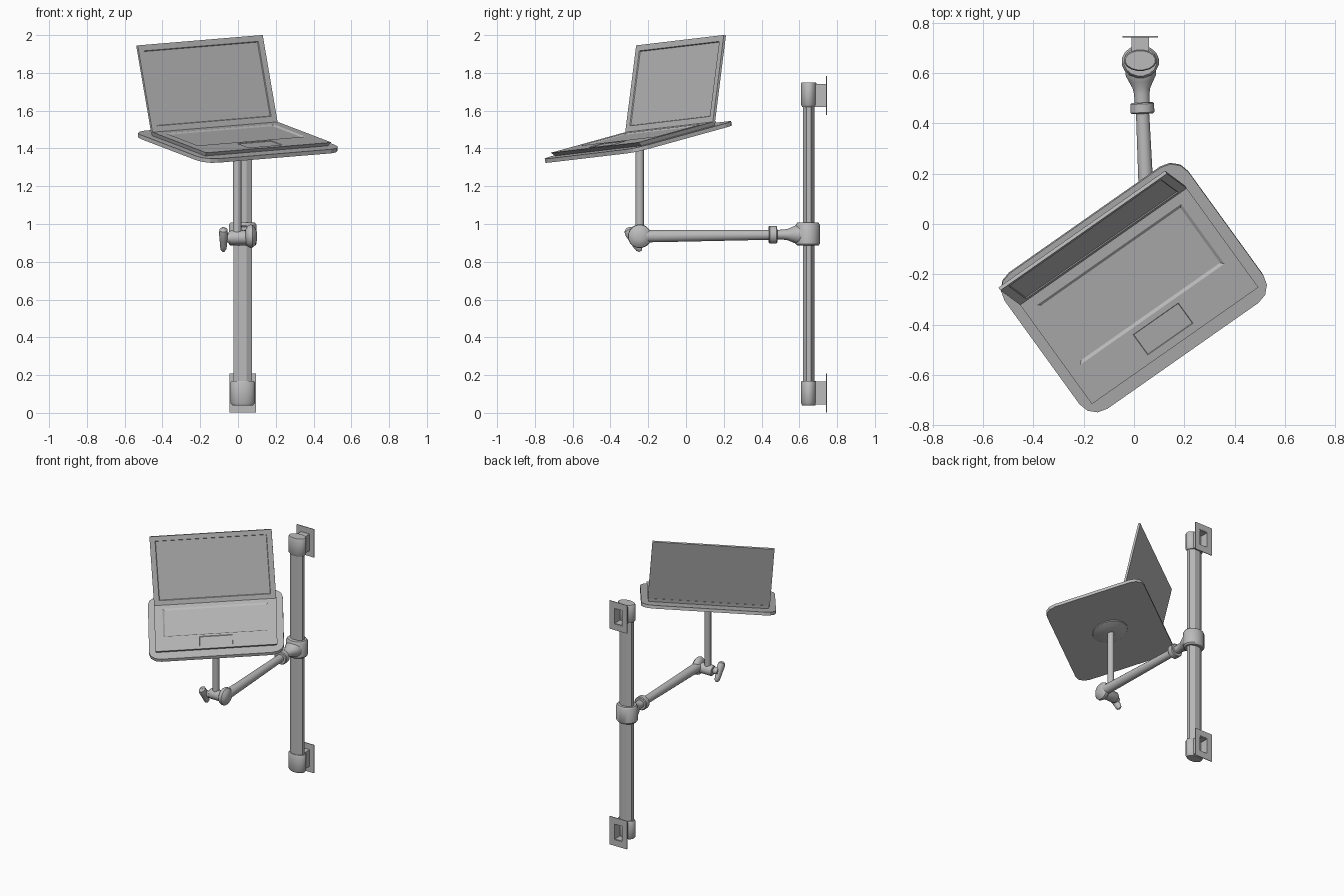
import bpy, bmesh
from math import cos, sin, pi, radians
from mathutils import Vector, Matrix

cube = bpy.data.objects.get("Cube")
if cube:
    bpy.data.objects.remove(cube, do_unlink=True)

GREY = (0.5, 0.5, 0.5, 1)
grey = bpy.data.materials.new("plain grey")
grey.use_nodes = True
grey.diffuse_color = GREY
grey.node_tree.nodes["Principled BSDF"].inputs["Base Color"].default_value = GREY


def finish(name, bm, matrix=Matrix(), smooth=False):
    bm.transform(matrix)
    bmesh.ops.recalc_face_normals(bm, faces=bm.faces)
    mesh = bpy.data.meshes.new(name)
    bm.to_mesh(mesh)
    bm.free()
    mesh.materials.append(grey)
    if smooth:
        for p in mesh.polygons:
            p.use_smooth = True
        mesh.set_sharp_from_angle(angle=radians(38))
    obj = bpy.data.objects.new(name, mesh)
    bpy.context.scene.collection.objects.link(obj)
    return obj


def box_mesh(lo, hi):
    bm = bmesh.new()
    bmesh.ops.create_cube(bm, size=1)
    lo, hi = Vector(lo), Vector(hi)
    for v in bm.verts:
        v.co = Vector([(a + b) / 2 + c * (b - a) for a, b, c in zip(lo, hi, v.co)])
    return bm


def turned(name, start, axis, profile, sides=16, squash=(1, 1), smooth=True):
    """Closed lathe: profile holds (distance along axis, radius)."""
    z = Vector(axis).normalized()
    x = Vector((0, 1, 0)) if abs(z.x) > 0.9 else Vector((1, 0, 0))
    y = z.cross(x).normalized()
    x = y.cross(z)
    bm = bmesh.new()
    rings = []
    for d, r in profile:
        ring = []
        for i in range(sides):
            a = 2 * pi * (i + 0.5) / sides
            ring.append(bm.verts.new(Vector(start) + z * d
                        + x * (r * squash[0] * cos(a)) + y * (r * squash[1] * sin(a))))
        rings.append(ring)
    for a, b in zip(rings, rings[1:]):
        for i in range(sides):
            j = (i + 1) % sides
            bm.faces.new((a[i], a[j], b[j], b[i]))
    bm.faces.new(rings[0][::-1])
    bm.faces.new(rings[-1])
    return finish(name, bm, smooth=smooth)


def recess(bm, x0, x1, y0, y1, top, slope, depth):
    """Press a rectangle into the upward face at height top."""
    for co, no in (((x0, 0, 0), (1, 0, 0)), ((x1, 0, 0), (1, 0, 0)),
                   ((0, y0, 0), (0, 1, 0)), ((0, y1, 0), (0, 1, 0))):
        bmesh.ops.bisect_plane(bm, geom=bm.verts[:] + bm.edges[:] + bm.faces[:],
                               plane_co=co, plane_no=no)
    bm.normal_update()
    picked = []
    for f in bm.faces:
        c = f.calc_center_median()
        if x0 < c.x < x1 and y0 < c.y < y1 and abs(c.z - top) < 0.001 and f.normal.z > 0.9:
            picked.append(f)
    bmesh.ops.inset_region(bm, faces=picked, thickness=slope, depth=-depth,
                           use_even_offset=True)


# Wall pole with end caps
PX, PY = 0.025, 0.65
UP = (0, 0, 1)
turned("wall_pole", (PX, PY, 0.06), UP, [(0, 0.054), (1.67, 0.054)],
       sides=8, squash=(1, 0.62), smooth=False)
for name, z in (("lower_cap", 0.04), ("upper_cap", 1.62)):
    profile = [(0, 0.056), (0.012, 0.066), (0.122, 0.066), (0.13, 0.06)]
    turned(name, (PX, PY, z), UP, profile, squash=(1, 0.64))

# Hollow wall brackets: a sleeve and a flange, each made of four strips
for name, z in (("lower", 0.105), ("upper", 1.68)):
    for part, y0, y1, ow, oh, iw, ih in (
            ("sleeve", 0.67, 0.745, 0.035, 0.06, 0.029, 0.054),
            ("flange", 0.742, 0.747, 0.07, 0.103, 0.034, 0.059)):
        strips = {"left": (iw, ow, -oh, oh), "right": (-ow, -iw, -oh, oh),
                  "top": (-iw, iw, ih, oh), "bottom": (-iw, iw, -oh, -ih)}
        for side, (x0, x1, z0, z1) in strips.items():
            finish(f"{name}_{part}_{side}",
                   box_mesh((PX + x0, y0, z + z0), (PX + x1, y1, z + z1)))

# Sliding collar, neck and arm
turned("collar", (PX, 0.645, 0.885), UP,
       [(0, 0.066), (0.01, 0.075), (0.11, 0.075), (0.122, 0.066)], squash=(1, 0.87))
elbow = Vector((0.065, -0.245, 0.935))
root = Vector((PX, 0.645, 0.945))
along = elbow - root
turned("neck", root, along,
       [(0.02, 0.056), (0.055, 0.053), (0.08, 0.042), (0.105, 0.031),
        (0.13, 0.027), (0.2, 0.026)], squash=(1.15, 1))
turned("arm", root, along, [(0.16, 0.025), (0.22, 0.027), (0.8, 0.033), (0.89, 0.033)])
turned("arm_ring", root, along,
       [(0.163, 0.043), (0.168, 0.048), (0.202, 0.048), (0.207, 0.043)])

# Elbow joint: rounded end, hub and wing knob
RIGHT = (-1, 0, 0)
turned("elbow_ball", (0.1, -0.245, 0.935), RIGHT,
       [(0, 0.025), (0.008, 0.045), (0.022, 0.061), (0.034, 0.063),
        (0.048, 0.056), (0.06, 0.038)])
turned("elbow_hub", (0.06, -0.245, 0.928), RIGHT,
       [(0, 0.037), (0.1, 0.037), (0.11, 0.03)])
turned("knob_shaft", (-0.04, -0.26, 0.925), RIGHT, [(0, 0.026), (0.04, 0.02)])
turned("wing_knob", (-0.077, -0.31, 0.98), (0, 0.5, -0.9),
       [(0, 0.01), (0.012, 0.026), (0.035, 0.03), (0.07, 0.026),
        (0.11, 0.023), (0.13, 0.019), (0.142, 0.008)], sides=12, squash=(0.8, 1))

# Upright post carrying the tray
turned("tray_post", (-0.005, -0.245, 0.93), UP, [(0, 0.023), (0.49, 0.023)], sides=12)

# Tilted frame shared by the tray and the laptop
normal = Vector((0.0736, -0.223, 1)).normalized()
across = Vector((0.819, 0.574, 0.068)).normalized()
back = normal.cross(across)
frame = Matrix.Translation((0, -0.255, 1.445)) @ Matrix((across, back, normal)).transposed().to_4x4()

# Domed mounting plate under the tray
turned("mounting_plate", frame @ Vector((0, 0, -0.02)), -normal,
       [(0, 0.12), (0.008, 0.118), (0.018, 0.085), (0.026, 0.03)])

# Tray with rounded corners
HX, HY, R, STEPS = 0.447, 0.34, 0.08, 3
bm = bmesh.new()
outline = []
for q, (sx, sy) in enumerate(((1, 1), (-1, 1), (-1, -1), (1, -1))):
    for s in range(STEPS + 1):
        a = (q + s / STEPS) * pi / 2
        outline.append(bm.verts.new((sx * (HX - R) + R * cos(a),
                                     sy * (HY - R) + R * sin(a), -0.022)))
base = bm.faces.new(outline)
lifted = bmesh.ops.extrude_face_region(bm, geom=[base])["geom"]
bmesh.ops.translate(bm, vec=(0, 0, 0.022),
                    verts=[v for v in lifted if isinstance(v, bmesh.types.BMVert)])
finish("tray", bm, frame)

# Laptop base with undercut front, keyboard well and touchpad
TOP = 0.022
bm = box_mesh((-0.405, -0.283, 0), (0.405, 0.235, TOP))
for v in bm.verts:
    if v.co.z < 0.01:
        v.co.x *= 0.98
        v.co.y += 0.018 if v.co.y < 0 else -0.008
recess(bm, -0.35, 0.35, -0.125, 0.175, TOP, 0.012, 0.007)
recess(bm, -0.11, 0.11, -0.25, -0.148, TOP, 0.002, 0.003)
finish("laptop_base", bm, frame)

# Laptop lid leaning back, with a sunken display
bm = box_mesh((-0.405, 0, -0.014), (0.405, 0.47, 0))
recess(bm, -0.37, 0.37, 0.032, 0.438, 0, 0.003, 0.005)
hinge = Matrix.Translation((0, 0.215, TOP)) @ Matrix.Rotation(radians(66), 4, 'X')
finish("laptop_lid", bm, frame @ hinge)
